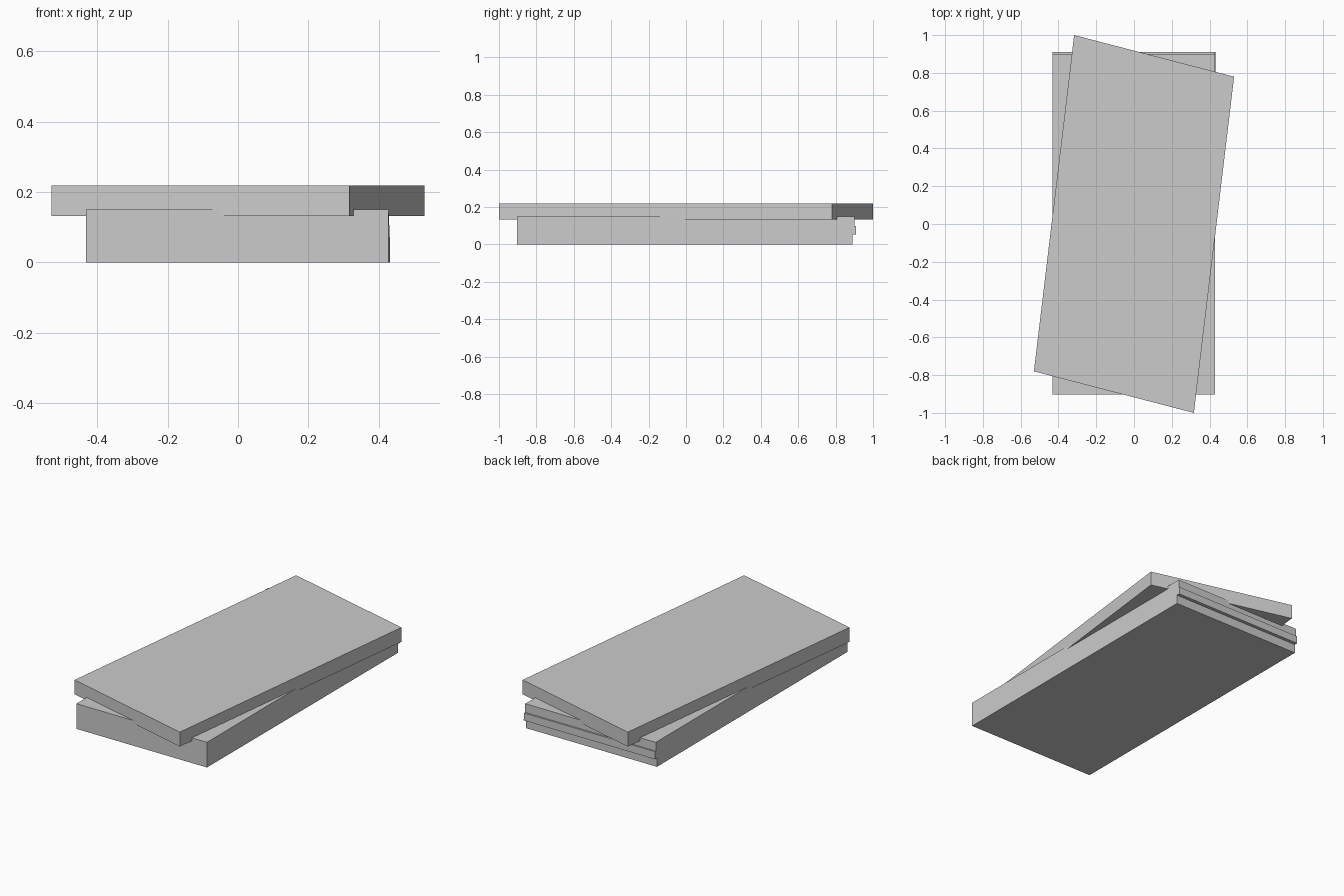
import bpy
import bmesh

if "Cube" in bpy.data.objects:
    bpy.data.objects.remove(bpy.data.objects["Cube"], do_unlink=True)

GREY = (0.6, 0.6, 0.6, 1.0)
grey = bpy.data.materials.new("plain_grey")
grey.use_nodes = True
grey.diffuse_color = GREY
grey.node_tree.nodes["Principled BSDF"].inputs["Base Color"].default_value = GREY


def prism(name, outline, offset, adjust=None):
    """Extrude a closed outline along the offset vector into a solid."""
    bm = bmesh.new()
    face = bm.faces.new([bm.verts.new(p) for p in outline])
    extruded = bmesh.ops.extrude_face_region(bm, geom=[face])["geom"]
    moved = [v for v in extruded if isinstance(v, bmesh.types.BMVert)]
    bmesh.ops.translate(bm, verts=moved, vec=offset)
    if adjust:
        for v in bm.verts:
            adjust(v)
    bmesh.ops.recalc_face_normals(bm, faces=bm.faces)
    mesh = bpy.data.meshes.new(name)
    bm.to_mesh(mesh)
    bm.free()
    mesh.materials.append(grey)
    obj = bpy.data.objects.new(name, mesh)
    bpy.context.collection.objects.link(obj)
    return obj


def flare_back(v):
    """Widen the lower back corner very slightly on the left side."""
    if v.co.x > 0 and v.co.y > 0 and v.co.z < 0.06:
        v.co.x += 0.004


# Lower slab: side profile with a raised band across the back end
profile = [(-0.903, 0), (0.89, 0), (0.89, 0.053), (0.91, 0.053),
           (0.91, 0.098), (0.901, 0.098), (0.901, 0.15), (-0.903, 0.15)]
prism("lower_slab", [(-0.432, y, z) for y, z in profile], (0.86, 0, 0), flare_back)

# Upper slab: skewed plate resting across the lower one
corners = [(-0.53, -0.78), (0.317, -1.0), (0.53, 0.78), (-0.317, 1.0)]
prism("upper_slab", [(x, y, 0.132) for x, y in corners], (0, 0, 0.086))
